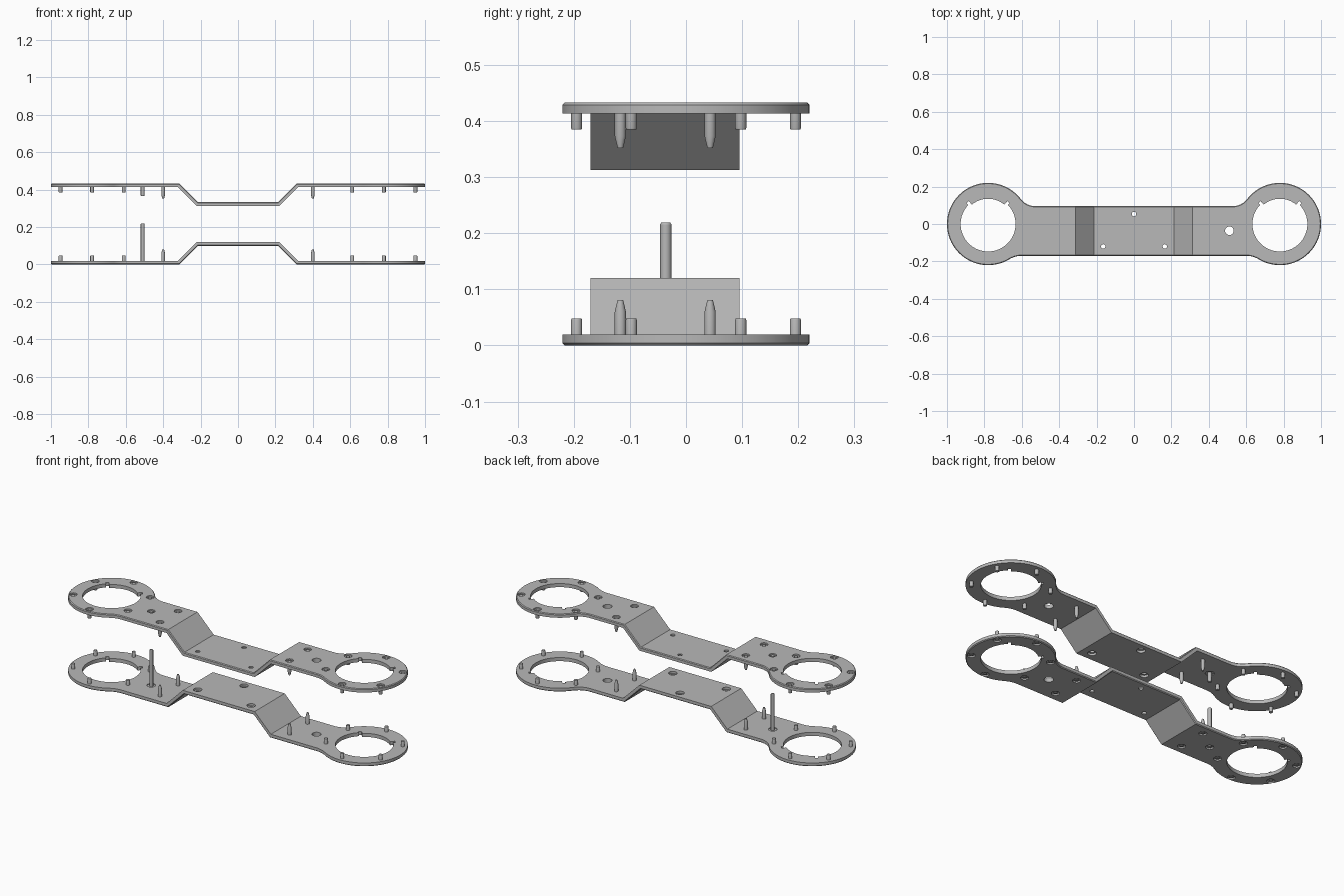
import bpy, bmesh
from math import sin, cos, pi, radians, sqrt, atan2
from mathutils import Vector

cube = bpy.data.objects.get("Cube")
if cube:
    bpy.data.objects.remove(cube)

T = 0.02            # plate thickness
HEIGHT = 0.433      # full height of the pair
RING_X, RING_R = 0.78, 0.22
BAR_TOP, BAR_LOW = 0.095, 0.17
KINK_OUT, KINK_IN, RISE = 0.322, 0.222, 0.1

grey = bpy.data.materials.new("mid_grey")
grey.use_nodes = True
colour = (0.48, 0.48, 0.48, 1)
grey.diffuse_color = colour
grey.node_tree.nodes["Principled BSDF"].inputs["Base Color"].default_value = colour


def finish(name, bm, flip=False):
    """Turn a bmesh into an object; flip turns it over for the upper plate."""
    if flip:
        for v in bm.verts:
            v.co.z = HEIGHT - v.co.z
    bmesh.ops.recalc_face_normals(bm, faces=bm.faces)
    mesh = bpy.data.meshes.new(name)
    bm.to_mesh(mesh)
    bm.free()
    mesh.materials.append(grey)
    obj = bpy.data.objects.new(name, mesh)
    bpy.context.collection.objects.link(obj)
    return obj


def activate(obj):
    bpy.ops.object.select_all(action='DESELECT')
    obj.select_set(True)
    bpy.context.view_layer.objects.active = obj


def smooth(obj):
    activate(obj)
    bpy.ops.object.shade_smooth_by_angle(angle=radians(30))


def arc(cx, cy, r, a, b, n):
    return [(cx + r * cos(a + (b - a) * i / n), cy + r * sin(a + (b - a) * i / n))
            for i in range(n + 1)]


def loft(bm, loops):
    """Skin a stack of equal loops and cap both ends."""
    rows = [[bm.verts.new(p) for p in loop] for loop in loops]
    n = len(rows[0])
    for low, high in zip(rows, rows[1:]):
        for i in range(n):
            j = (i + 1) % n
            bm.faces.new((low[i], low[j], high[j], high[i]))
    bm.faces.new(rows[0][::-1])
    bm.faces.new(rows[-1])


def lathe(bm, x, y, profile, n=20):
    loft(bm, [[(x + r * cos(2 * pi * i / n), y + r * sin(2 * pi * i / n), z)
               for i in range(n)] for r, z in profile])


def outline():
    """Two round ends joined by a bar with filleted necks."""
    def fillet(edge, r):
        off = sqrt((RING_R + r) ** 2 - (edge + r) ** 2)
        return RING_X - off, edge + r, atan2(edge + r, off)
    r_low, r_top = 0.13, 0.1
    x1, y1, a1 = fillet(BAR_LOW, r_low)
    x2, y2, a2 = fillet(BAR_TOP, r_top)
    half = arc(x1, -y1, r_low, pi / 2, a1, 8)
    half += arc(RING_X, 0, RING_R, a1 - pi, pi - a2, 56)[1:]
    half += arc(x2, y2, r_top, -a2, -pi / 2, 8)[1:]
    return half + [(-x, y) for x, y in reversed(half)]


def ring_opening(cx):
    """Round opening with a shallow tab and two notches at the back."""
    pts = arc(cx, 0, 0.147, radians(136), radians(404), 48)
    pts += arc(cx, 0, 0.16, radians(44), radians(50), 2)
    pts += arc(cx, 0, 0.135, radians(50), radians(130), 16)
    return pts + arc(cx, 0, 0.16, radians(130), radians(136), 2)


# Fixing positions
PEGS = [(s * RING_X + 0.195 * cos(a), 0.195 * sin(a))
        for s in (-1, 1) for a in [radians(30 + 60 * k) for k in range(6)]]
PINS = [(x, y) for x in (-0.4, 0.4) for y in (-0.117, 0.043)]
BOLTS = [(0, 0.053), (-0.165, -0.12), (0.165, -0.12)]
POST = (-0.51, -0.036)


def build_plate(label, flip, post_top):
    # Stepped plate, with a chamfer round its outer face
    bm = bmesh.new()
    pts = outline()
    n = len(pts)
    chamfer = []
    for i in range(n):
        d = Vector(pts[(i + 1) % n]) - Vector(pts[i - 1])
        d.normalize()
        chamfer.append((pts[i][0] - d.y * 0.004, pts[i][1] + d.x * 0.004, 0))
    loft(bm, [chamfer, [(x, y, 0.004) for x, y in pts], [(x, y, T) for x, y in pts]])
    kinks = [s * k for s in (-1, 1) for k in (KINK_OUT, KINK_IN)]
    for k in kinks:
        bmesh.ops.bisect_plane(bm, geom=bm.verts[:] + bm.edges[:] + bm.faces[:],
                               plane_co=(k, 0, 0), plane_no=(1, 0, 0))
    for v in bm.verts:
        x, z = v.co.x, v.co.z
        if abs(x) < KINK_OUT + 0.001:
            side = 1 if x > 0 else -1
            v.co.x -= side * (T - z) * 0.41
            v.co.z += RISE if abs(x) < KINK_IN + 0.001 else 0
    plate = finish(label + "_plate", bm, flip)

    # Openings, bolt holes and recesses
    bm = bmesh.new()
    for s in (-1, 1):
        loop = ring_opening(s * RING_X)
        loft(bm, [[(x, y, z) for x, y in loop] for z in (-0.05, 0.07)])
    for x, y in PEGS + PINS + [POST]:
        lathe(bm, x, y, [(0.02, -0.01), (0.02, 0.008)])
    lathe(bm, *POST, [(0.022, 0.016), (0.022, 0.03)])
    lathe(bm, -POST[0], POST[1], [(0.023, -0.05), (0.023, 0.07)], 28)
    for x, y in BOLTS:
        lathe(bm, x, y, [(0.012, 0.05), (0.012, RISE + 0.008),
                         (0.022, RISE + 0.008), (0.022, 0.17)])
    cutter = finish(label + "_cutter", bm, flip)
    cutter.hide_render = True
    mod = plate.modifiers.new("holes", 'BOOLEAN')
    mod.operation, mod.solver, mod.object = 'DIFFERENCE', 'EXACT', cutter
    activate(plate)
    bpy.ops.object.modifier_apply(modifier=mod.name)
    bpy.data.objects.remove(cutter)
    smooth(plate)

    # Short pegs round the ring ends
    bm = bmesh.new()
    for x, y in PEGS:
        lathe(bm, x, y, [(0.01, 0.004), (0.01, 0.045), (0.009, 0.048)], 16)
    smooth(finish(label + "_ring_pegs", bm, flip))

    # Tapered locating pins
    bm = bmesh.new()
    for x, y in PINS:
        lathe(bm, x, y, [(0.01, 0.004), (0.01, 0.06), (0.005, 0.081)], 16)
    smooth(finish(label + "_locating_pins", bm, flip))

    # Single post
    bm = bmesh.new()
    lathe(bm, *POST, [(0.01, 0.002), (0.01, post_top - 0.003), (0.008, post_top)], 20)
    smooth(finish(label + "_post", bm, flip))


build_plate("lower", False, 0.219)
build_plate("upper", True, 0.068)
